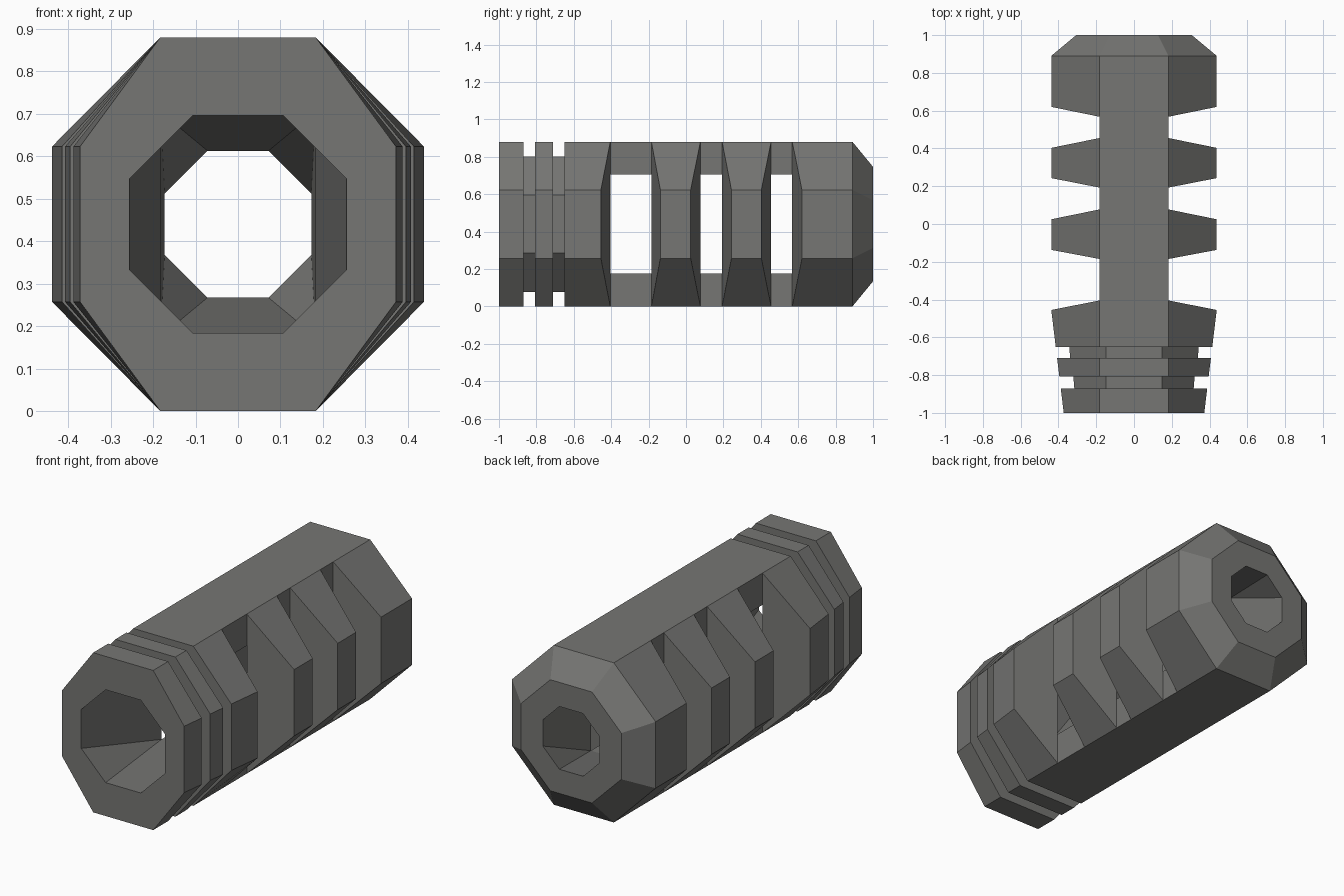
import bpy, bmesh

if "Cube" in bpy.data.objects:
    bpy.data.objects.remove(bpy.data.objects["Cube"])

CZ = 0.441          # height of the tube axis
E, H = 0.183, 0.44  # half edge and half height of the octagon
RECT_H = 0.265      # half height of the inner channel


def octagon(y, side_y=None, a=0.438, h=H, e=E, s=E):
    """Eight points; the four side points may sit at a different y."""
    sy = y if side_y is None else side_y
    return [(e, y, h), (-e, y, h), (-a, sy, s), (-a, sy, -s),
            (-e, y, -h), (e, y, -h), (a, sy, -s), (a, sy, s)]


def channel(y):
    """Rectangle written as an octagon with doubled corners."""
    return octagon(y, a=E, h=RECT_H, e=E, s=RECT_H)


def taper(y):
    """Side half width of the narrowing front section."""
    return 0.372 + (y + 1) * (0.438 - 0.372) / 0.545


bm = bmesh.new()


def face(pts):
    unique = []
    for p in pts:
        if p not in unique:
            unique.append(p)
    if len(unique) > 2:
        bm.faces.new([bm.verts.new((x, y, z + CZ)) for x, y, z in unique])


def bridge(r1, r2, skip=()):
    for i in range(8):
        if i not in skip:
            j = (i + 1) % 8
            face([r1[i], r1[j], r2[j], r2[i]])


def loft(rings):
    for r1, r2 in zip(rings, rings[1:]):
        bridge(r1, r2)


# grooved front section, tapered on the sides
outer = [octagon(-1, a=taper(-1))]
for y0, y1, a in ((-0.87, -0.807, 0.316), (-0.71, -0.65, 0.338)):
    e = 0.148
    outer += [octagon(y0, a=taper(y0)),
              octagon(y0, a=a, h=0.362, e=e, s=0.155),
              octagon(y1, a=a + 0.005, h=0.362, e=e, s=0.155),
              octagon(y1, a=taper(y1))]
outer.append(octagon(-0.405, -0.455))
front_mouth = octagon(-1, a=0.256, h=0.256, e=0.107, s=0.107)
loft([channel(-0.405), front_mouth] + outer)

# middle baffles: y at the bars and y at the outer sides
baffles = [(-0.185, -0.137, 0.077, 0.025), (0.193, 0.243, 0.455, 0.403)]
for y0, s0, y1, s1 in baffles:
    bridge(octagon(y0, s0), octagon(y1, s1))
    bridge(channel(y0), channel(y1))

# rear section with chamfered end and narrow mouth
rear_mouth = octagon(1, a=0.173, h=0.173, e=0.072, s=0.072)
loft([octagon(0.568, 0.62), octagon(0.89),
      octagon(1, a=0.306, h=0.306, e=0.127, s=0.127),
      rear_mouth, channel(0.568)])

# slot walls, left open where the top and bottom bars join
for y, s in ((-0.405, -0.455), (-0.185, -0.137), (0.077, 0.025),
             (0.193, 0.243), (0.455, 0.403), (0.568, 0.62)):
    bridge(octagon(y, s), channel(y), skip=(0, 4))

# top and bottom bars across each slot
for y0, y1 in ((-0.405, -0.185), (0.077, 0.193), (0.455, 0.568)):
    for sign in (1, -1):
        sect = [(-E, H * sign), (E, H * sign),
                (E, RECT_H * sign), (-E, RECT_H * sign)]
        for (xa, za), (xb, zb) in zip(sect, sect[1:] + sect[:1]):
            face([(xa, y0, za), (xb, y0, zb), (xb, y1, zb), (xa, y1, za)])

bmesh.ops.remove_doubles(bm, verts=bm.verts, dist=1e-4)
bmesh.ops.recalc_face_normals(bm, faces=bm.faces)
lowest = min(v.co.z for v in bm.verts)
bmesh.ops.translate(bm, verts=bm.verts, vec=(0, 0, -lowest))

mesh = bpy.data.meshes.new("slotted_octagonal_tube")
bm.to_mesh(mesh)
bm.free()
tube = bpy.data.objects.new("slotted_octagonal_tube", mesh)
bpy.context.collection.objects.link(tube)

# dark metal
metal = bpy.data.materials.new("dark_metal")
metal.diffuse_color = (0.18, 0.18, 0.172, 1)
metal.use_nodes = True
metal.node_tree.nodes["Principled BSDF"].inputs["Base Color"].default_value = metal.diffuse_color
mesh.materials.append(metal)
